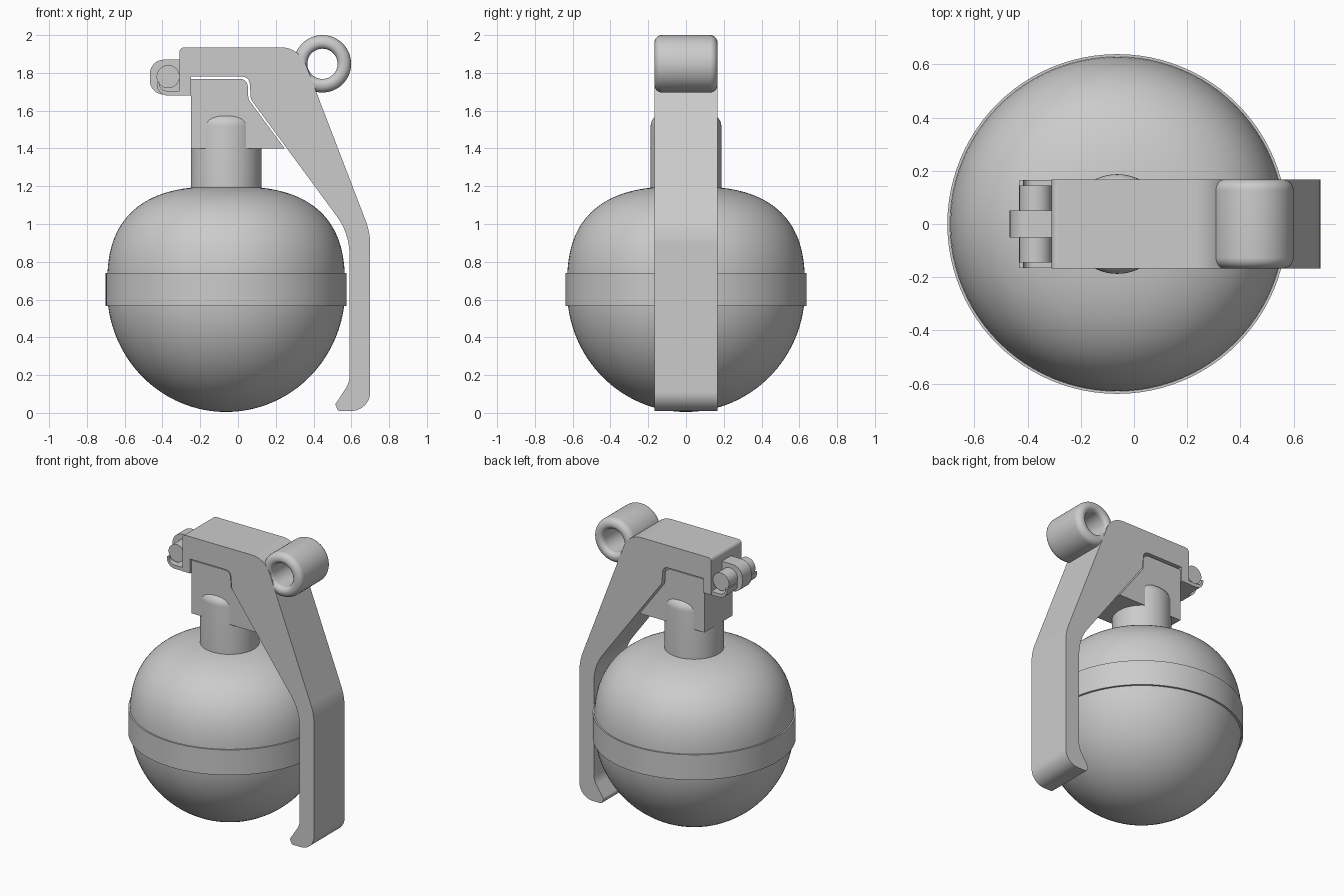
import bpy, bmesh, math
from mathutils import Vector, Matrix

if "Cube" in bpy.data.objects:
    bpy.data.objects.remove(bpy.data.objects["Cube"])

grey = bpy.data.materials.new("plain_grey")
grey.use_nodes = True
grey.diffuse_color = (0.6, 0.6, 0.6, 1)
grey.node_tree.nodes["Principled BSDF"].inputs["Base Color"].default_value = (0.6, 0.6, 0.6, 1)

BODY_X = -0.063


def finish(name, bm, weighted=False):
    bmesh.ops.recalc_face_normals(bm, faces=bm.faces)
    mesh = bpy.data.meshes.new(name)
    bm.to_mesh(mesh)
    bm.free()
    mesh.materials.append(grey)
    obj = bpy.data.objects.new(name, mesh)
    bpy.context.collection.objects.link(obj)
    bpy.ops.object.select_all(action="DESELECT")
    obj.select_set(True)
    bpy.context.view_layer.objects.active = obj
    bpy.ops.object.shade_smooth_by_angle(angle=math.radians(30))
    if weighted:
        obj.modifiers.new("flat_sides", "WEIGHTED_NORMAL").keep_sharp = True
    return obj


def rounded(corners, steps=8):
    """Turn (a, b, radius) corners into a closed outline with true arcs."""
    out = []
    for i, (a, b, r) in enumerate(corners):
        p = Vector((a, b))
        if r == 0:
            out.append(p)
            continue
        u = (Vector(corners[i - 1][:2]) - p).normalized()
        v = (Vector(corners[(i + 1) % len(corners)][:2]) - p).normalized()
        half = u.angle(v) / 2
        centre = p + (u + v).normalized() * (r / math.sin(half))
        start = p + u * (r / math.tan(half)) - centre
        end = p + v * (r / math.tan(half)) - centre
        turn = math.atan2(start.x * end.y - start.y * end.x, start.dot(end))
        for k in range(steps + 1):
            out.append(centre + Matrix.Rotation(turn * k / steps, 2) @ start)
    return out


def slab(name, corners, half_width):
    """Side outline in x and z, extruded evenly across y."""
    bm = bmesh.new()
    face = bm.faces.new([bm.verts.new((p.x, -half_width, p.y)) for p in rounded(corners)])
    new = bmesh.ops.extrude_face_region(bm, geom=[face])["geom"]
    bmesh.ops.translate(bm, vec=(0, 2 * half_width, 0),
                        verts=[g for g in new if isinstance(g, bmesh.types.BMVert)])
    return finish(name, bm, True)


def lathe(name, points, closed, place, steps=96):
    """Spin (radius, height) points around z, then place the result."""
    bm = bmesh.new()
    verts = [bm.verts.new((r, 0, h)) for r, h in points]
    edges = [bm.edges.new(pair) for pair in zip(verts, verts[1:])]
    if closed:
        edges.append(bm.edges.new((verts[-1], verts[0])))
    bmesh.ops.spin(bm, geom=verts + edges, axis=(0, 0, 1), cent=(0, 0, 0),
                   angle=2 * math.pi, steps=steps)
    bmesh.ops.remove_doubles(bm, verts=bm.verts, dist=0.0001)
    bmesh.ops.transform(bm, matrix=place, verts=bm.verts)
    return finish(name, bm)


upright = Matrix.Translation((BODY_X, 0, 0))


def sideways(x, z):
    return Matrix.Translation((x, 0, z)) @ Matrix.Rotation(math.pi / 2, 4, "X")


# Body: round underneath, squarer shoulders on top
body_points = []
for i in range(33):
    t = math.pi / 2 * i / 32
    body_points.append((0.63 * math.sin(t), 0.65 - 0.645 * math.cos(t)))
power = 2 / 2.7
for i in range(1, 33):
    t = math.pi / 2 * i / 32
    body_points.append((0.63 * max(math.cos(t), 0) ** power, 0.65 + 0.55 * math.sin(t) ** power))
lathe("body", body_points, False, upright)

# Raised band around the widest part
lathe("body_band", [(0.6, 0.565), (0.638, 0.565), (0.638, 0.74), (0.6, 0.74)], True, upright)

# Neck with a rounded shoulder that shows through the head block
lathe("neck", rounded([(0, 1.15, 0), (0.187, 1.15, 0), (0.187, 1.58, 0.06), (0, 1.58, 0)]),
      False, upright)

# Head block tucked under the lever
slab("head_block", [(-0.25, 1.4, 0), (0.247, 1.4, 0), (0.055, 1.66, 0.05),
                    (0.05, 1.768, 0.04), (-0.25, 1.768, 0)], 0.155)

# Long lever folded over the head and down the side
slab("lever", [(-0.31, 1.935, 0.025), (0.324, 1.935, 0.14), (0.7, 0.955, 0.36),
               (0.7, 0.01, 0.1), (0.53, 0.01, 0.015), (0.515, 0.045, 0.01),
               (0.59, 0.16, 0.12), (0.59, 0.95, 0.34), (0.068, 1.66, 0.05),
               (0.06, 1.78, 0.04), (-0.25, 1.78, 0), (-0.25, 1.68, 0),
               (-0.31, 1.68, 0)], 0.167)

# Hinge: curled hook, cross pin and central lug
slab("hinge_hook", [(-0.3, 1.68, 0), (-0.43, 1.68, 0.06), (-0.43, 1.75, 0),
                    (-0.415, 1.75, 0), (-0.415, 1.705, 0.035), (-0.3, 1.705, 0)], 0.165)
lathe("hinge_pin", [(0, -0.145), (0.061, -0.145), (0.061, 0.145), (0, 0.145)], False,
      sideways(-0.37, 1.78), 40)
slab("hinge_lug", [(-0.3, 1.87, 0), (-0.467, 1.87, 0.075), (-0.467, 1.685, 0.075),
                   (-0.3, 1.685, 0)], 0.05)

# Pull ring: thick tube with soft rims
lathe("pull_ring", rounded([(0.08, -0.167, 0.03), (0.152, -0.167, 0.04),
                            (0.152, 0.167, 0.04), (0.08, 0.167, 0.03)]), True,
      sideways(0.447, 1.848), 64)
